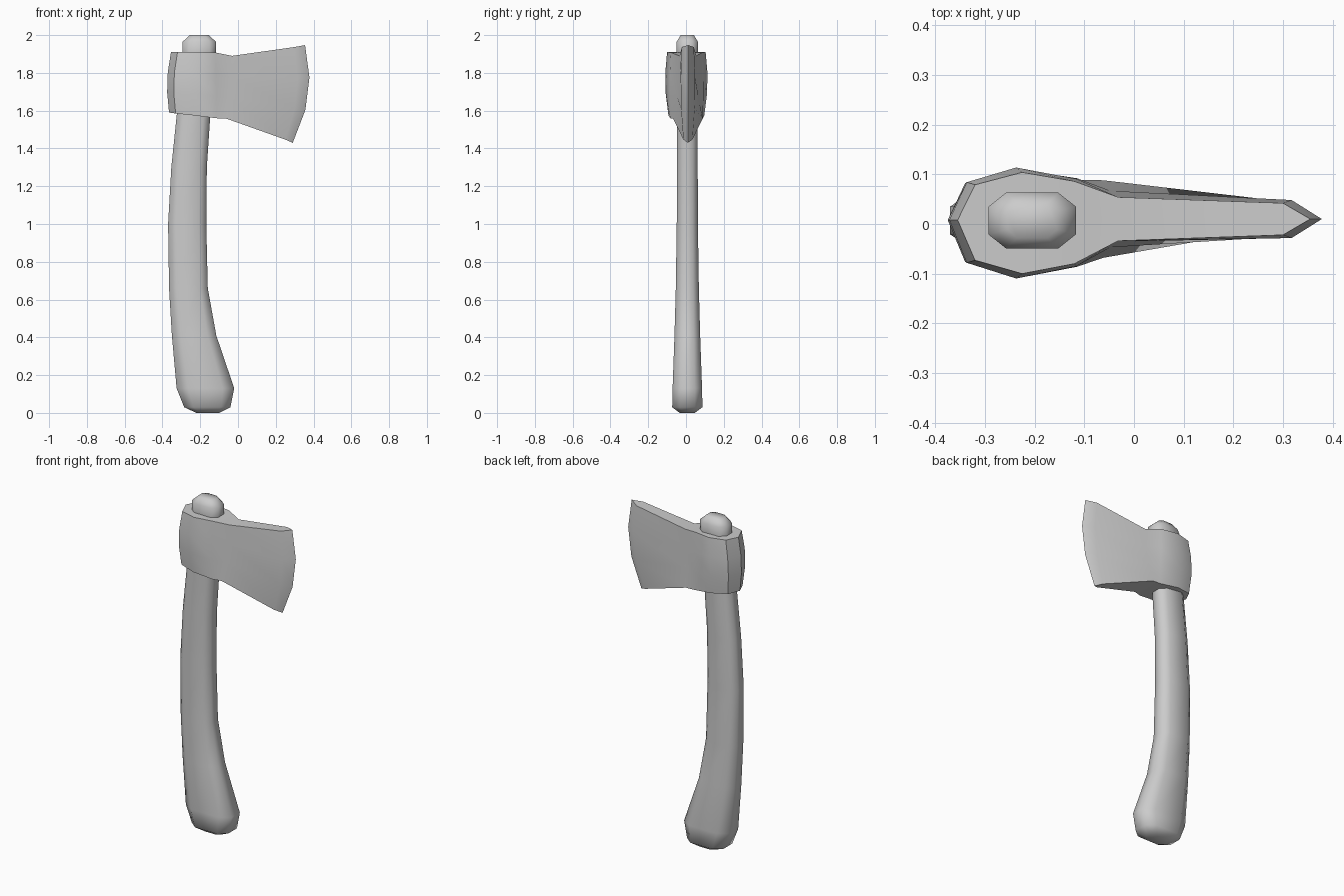
import bpy, bmesh, math

cube = bpy.data.objects.get("Cube")
if cube:
    bpy.data.objects.remove(cube, do_unlink=True)


def make_material(name, colour):
    mat = bpy.data.materials.new(name)
    mat.use_nodes = True
    mat.diffuse_color = colour
    mat.node_tree.nodes["Principled BSDF"].inputs["Base Color"].default_value = colour
    return mat


def loft(name, rings, material, sharp_angle, capped):
    """Skin closed rings of equal length and add the object to the scene."""
    bm = bmesh.new()
    loops = [[bm.verts.new(point) for point in ring] for ring in rings]
    for lower, upper in zip(loops, loops[1:]):
        count = len(lower)
        for i in range(count):
            j = (i + 1) % count
            bm.faces.new((lower[i], lower[j], upper[j], upper[i]))
    if capped:
        bm.faces.new(loops[0])
        bm.faces.new(loops[-1])
    bmesh.ops.remove_doubles(bm, verts=bm.verts, dist=0.0005)
    bmesh.ops.recalc_face_normals(bm, faces=bm.faces)
    mesh = bpy.data.meshes.new(name)
    bm.to_mesh(mesh)
    bm.free()
    mesh.materials.append(material)
    obj = bpy.data.objects.new(name, mesh)
    bpy.context.collection.objects.link(obj)
    bpy.ops.object.select_all(action="DESELECT")
    obj.select_set(True)
    bpy.context.view_layer.objects.active = obj
    bpy.ops.object.shade_smooth_by_angle(angle=math.radians(sharp_angle))
    return obj


def octagon(z, back, front, half_width, centre_y=0.007):
    """Chamfered rectangle, the cross-section of the handle."""
    middle, half_length = (back + front) / 2, (front - back) / 2
    cut_x, cut_y = half_length * 0.6, half_width * 0.5
    quarter = [(half_length, cut_y), (cut_x, half_width)]
    half = quarter + [(-x, y) for x, y in reversed(quarter)]
    outline = half + [(-x, -y) for x, y in half]
    return [(middle + x, centre_y + y, z) for x, y in outline]


def bend(t, start, middle, end):
    """Smooth curve through three values at t = 0, 0.5 and 1."""
    return (start * (1 - t) * (1 - 2 * t) + middle * 4 * t * (1 - t)
            + end * t * (2 * t - 1))


def head_ring(centre_y, bottom, middle, top, levels=4):
    """Upright cross-section of the head; each station is x, half width, z."""
    side = []
    for level in range(levels):
        t = level / (levels - 1)
        side.append([bend(t, *values) for values in zip(bottom, middle, top)])
    left = [(x, centre_y + w, z) for x, w, z in side]
    right = [(x, centre_y - w, z) for x, w, z in reversed(side)]
    return left + right


grey = make_material("plain grey", (0.6, 0.6, 0.6, 1))

# Curved handle from the swollen grip to the knob above the head
handle_sections = [
    (0.0, -0.22, -0.10, 0.04),
    (0.03, -0.285, -0.04, 0.08),
    (0.13, -0.325, -0.02, 0.078),
    (0.41, -0.35, -0.115, 0.068),
    (0.66, -0.365, -0.16, 0.061),
    (1.0, -0.37, -0.168, 0.056),
    (1.3, -0.353, -0.165, 0.055),
    (1.6, -0.322, -0.145, 0.055),
    (1.91, -0.293, -0.117, 0.056),
    (1.965, -0.293, -0.117, 0.056),
    (2.0, -0.255, -0.155, 0.035),
]
loft("handle", [octagon(*s) for s in handle_sections], grey, 60, True)

# Head from the pointed poll, around the eye, to the flared cutting edge
head_stations = [
    (0.008, (-0.365, 0, 1.59), (-0.375, 0, 1.75), (-0.355, 0, 1.91)),
    (0.003, (-0.33, 0.07, 1.585), (-0.34, 0.081, 1.75), (-0.32, 0.076, 1.91)),
    (0.002, (-0.235, 0.095, 1.575), (-0.24, 0.112, 1.745), (-0.225, 0.102, 1.91)),
    (0.003, (-0.115, 0.086, 1.56), (-0.115, 0.089, 1.735), (-0.12, 0.083, 1.908)),
    (0.01, (-0.062, 0.078, 1.558), (-0.042, 0.05, 1.725), (-0.032, 0.044, 1.89)),
    (0.01, (0.25, 0.024, 1.447), (0.313, 0.038, 1.692), (0.3, 0.032, 1.937)),
    (0.01, (0.29, 0, 1.43), (0.373, 0, 1.69), (0.355, 0, 1.947)),
]
loft("axe_head", [head_ring(*s) for s in head_stations], grey, 30, False)
